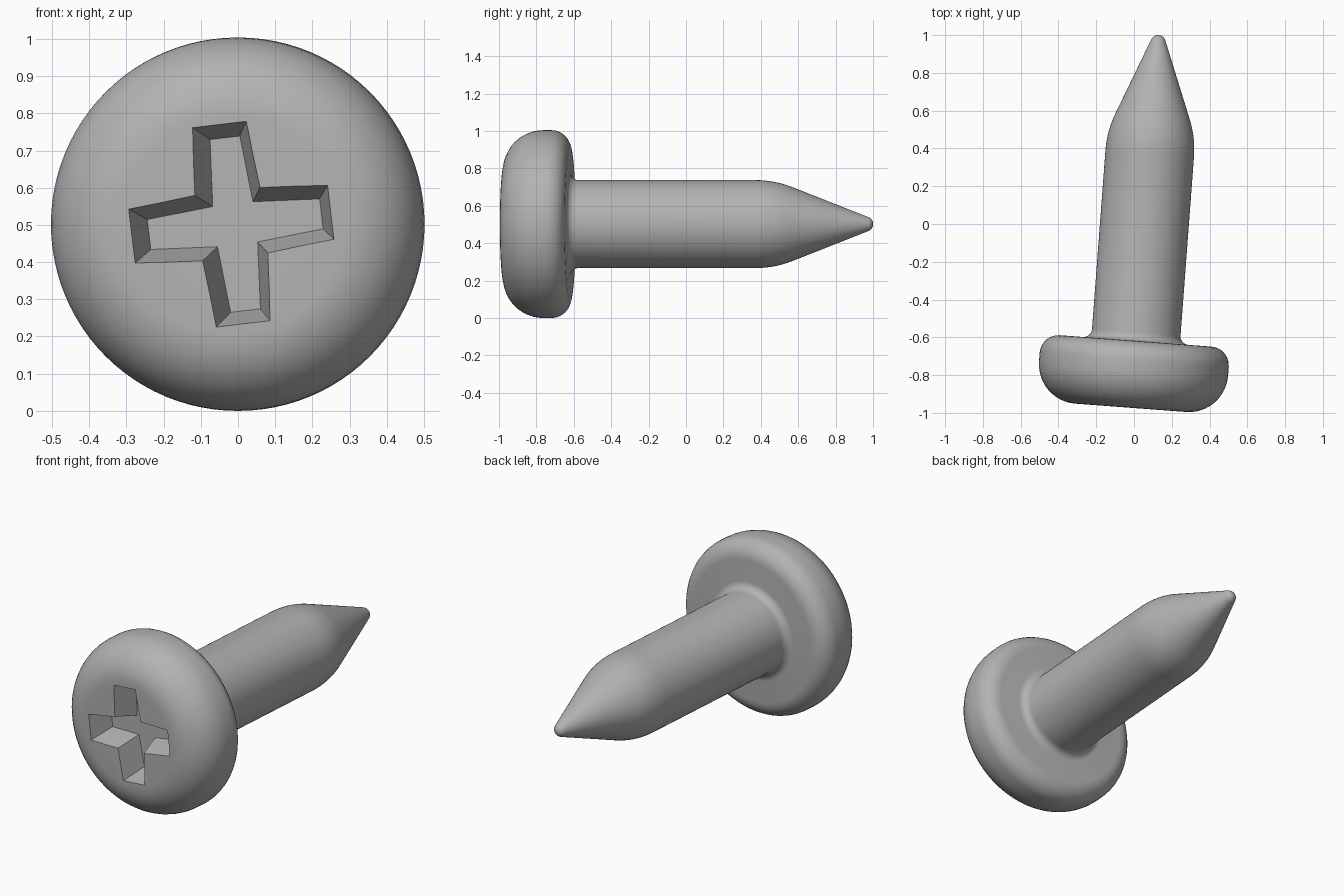
import bpy, bmesh
from math import sin, cos, pi, radians
from mathutils import Matrix, Vector

cube = bpy.data.objects.get("Cube")
if cube:
    bpy.data.objects.remove(cube, do_unlink=True)

SEGMENTS = 96
TILT = radians(-4.3)
POSE = Matrix.Translation((-0.018, -0.973, 0.502)) @ Matrix.Rotation(TILT, 4, 'Z')

steel = bpy.data.materials.new("steel grey")
steel.use_nodes = True
GREY = (0.45, 0.45, 0.45, 1)
steel.diffuse_color = GREY
steel.node_tree.nodes["Principled BSDF"].inputs["Base Color"].default_value = GREY


def make_object(name, bm):
    bmesh.ops.recalc_face_normals(bm, faces=bm.faces)
    mesh = bpy.data.meshes.new(name)
    bm.to_mesh(mesh)
    bm.free()
    mesh.materials.append(steel)
    obj = bpy.data.objects.new(name, mesh)
    bpy.context.collection.objects.link(obj)
    obj.matrix_world = POSE
    return obj


def arc(r, y, rad_r, rad_y, start, end, steps):
    """Elliptical arc in the (radius, distance along axis) plane."""
    angles = [radians(start + (end - start) * i / steps) for i in range(steps + 1)]
    return [(r + rad_r * cos(a), y + rad_y * sin(a)) for a in angles]


# Lathe profile: head, fillet, shank, rounded shoulder, cone, blunt tip
profile = arc(0.295, 0.21, 0.207, 0.21, -90, 0, 12)
profile += arc(0.402, 0.255, 0.1, 0.1, 0, 90, 8)
profile += arc(0.28, 0.4, 0.045, 0.045, 270, 180, 6)
profile += arc(-0.3, 1.35, 0.535, 0.535, 0, 22, 8)
profile += arc(0, 1.939, 0.04, 0.04, 22, 84, 5)

bm = bmesh.new()
rings = []
for r, y in profile:
    turn = [2 * pi * i / SEGMENTS for i in range(SEGMENTS)]
    rings.append([bm.verts.new((r * cos(a), y, r * sin(a))) for a in turn])
for low, high in zip(rings, rings[1:]):
    for i in range(SEGMENTS):
        j = (i + 1) % SEGMENTS
        bm.faces.new((low[i], low[j], high[j], high[i]))
bm.faces.new(rings[0])
bm.faces.new(rings[-1])
screw = make_object("screw_body", bm)


# Tapered cross-shaped cutter for the driver recess
def cross(bm, y, length, half_end, corner):
    arm = [(-half_end, length), (half_end, length), (corner, corner)]
    verts = []
    for k in range(4):
        turn = Matrix.Rotation(radians(90 * k - 6.8), 3, 'Y')
        verts += [bm.verts.new(turn @ Vector((x, y, z))) for x, z in arm]
    return verts


DEPTH = 0.14
bm = bmesh.new()
sections = []
for y in (-DEPTH, DEPTH):
    k = y / DEPTH
    sections.append(cross(bm, y, 0.27 - 0.036 * k, 0.073 - 0.0325 * k, 0.0885 - 0.034 * k))
outer, floor = sections
for i in range(12):
    j = (i + 1) % 12
    bm.faces.new((outer[i], outer[j], floor[j], floor[i]))
bm.faces.new(outer)
bm.faces.new(floor)
cutter = make_object("recess_cutter", bm)
cutter.hide_render = True

# Cut the recess, then shade smooth with sharp recess edges
bpy.context.view_layer.objects.active = screw
screw.select_set(True)
cut = screw.modifiers.new("recess", 'BOOLEAN')
cut.operation = 'DIFFERENCE'
cut.solver = 'EXACT'
cut.object = cutter
bpy.ops.object.modifier_apply(modifier=cut.name)
bpy.data.objects.remove(cutter, do_unlink=True)
bpy.ops.object.shade_smooth_by_angle(angle=radians(30))
